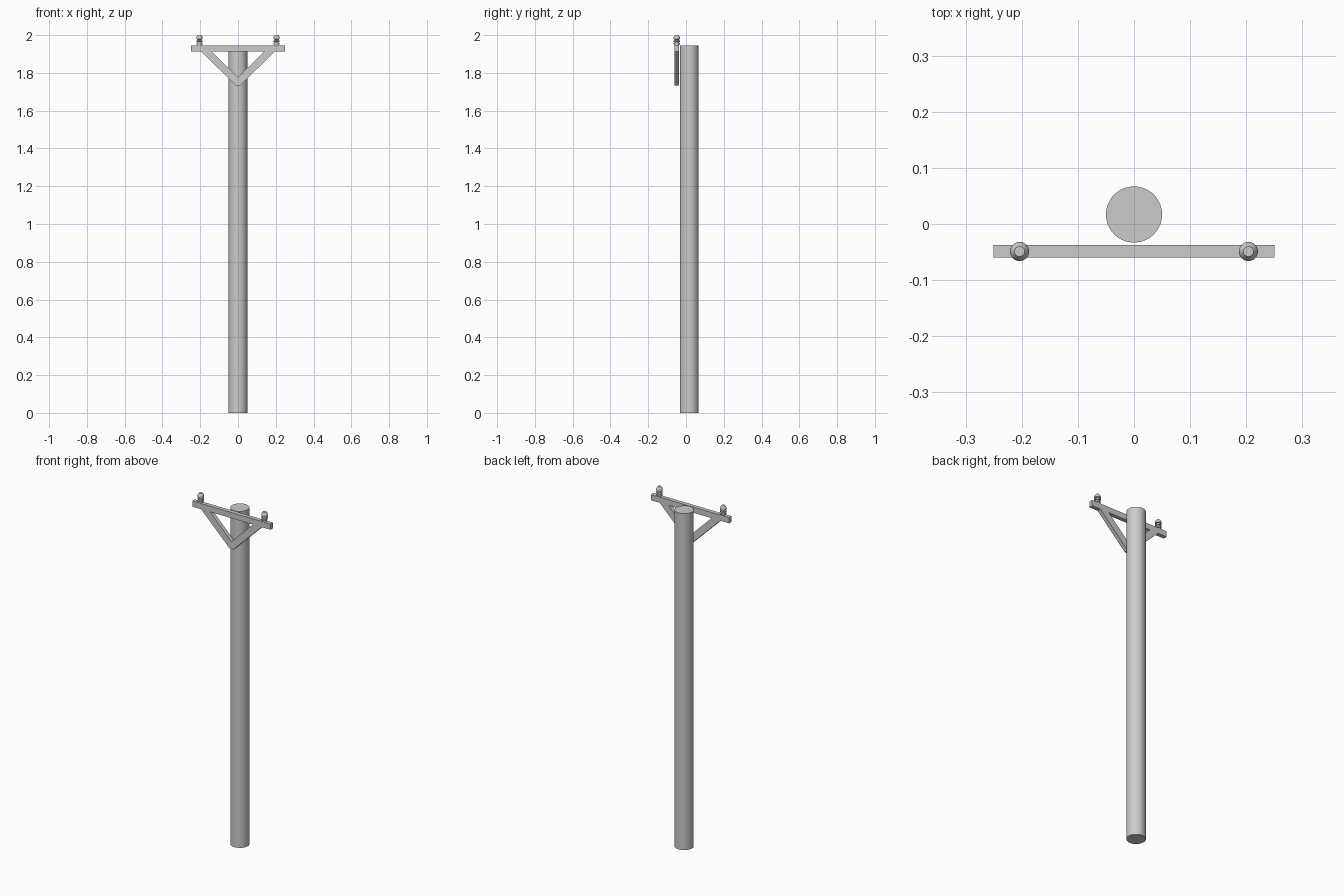
import bpy, bmesh, math

if "Cube" in bpy.data.objects:
    bpy.data.objects.remove(bpy.data.objects["Cube"])

grey = bpy.data.materials.new("plain_grey")
grey.diffuse_color = (0.6, 0.6, 0.6, 1)
grey.use_nodes = True
grey.node_tree.nodes["Principled BSDF"].inputs["Base Color"].default_value = grey.diffuse_color

ARM_Y0, ARM_Y1 = -0.060, -0.037
TOP = 1.945


def finish(name, bm, smooth=False):
    bmesh.ops.recalc_face_normals(bm, faces=bm.faces)
    mesh = bpy.data.meshes.new(name)
    bm.to_mesh(mesh)
    bm.free()
    mesh.materials.append(grey)
    ob = bpy.data.objects.new(name, mesh)
    bpy.context.collection.objects.link(ob)
    if smooth:
        bpy.ops.object.select_all(action='DESELECT')
        ob.select_set(True)
        bpy.context.view_layer.objects.active = ob
        bpy.ops.object.shade_smooth_by_angle(angle=math.radians(35))
    return ob


def plate(name, outline):
    """Extrude an x-z outline through the depth of the crossarm."""
    bm = bmesh.new()
    face = bm.faces.new([bm.verts.new((x, ARM_Y0, z)) for x, z in outline])
    out = bmesh.ops.extrude_face_region(bm, geom=[face])
    for v in out["geom"]:
        if isinstance(v, bmesh.types.BMVert):
            v.co.y = ARM_Y1
    finish(name, bm)


def lathe(name, profile, x, y, sides):
    """Revolve (radius, z) points and cap both ends."""
    bm = bmesh.new()
    rings = [[bm.verts.new((x + r * math.cos(2 * math.pi * i / sides),
                            y + r * math.sin(2 * math.pi * i / sides), z))
              for i in range(sides)] for r, z in profile]
    for a, b in zip(rings, rings[1:]):
        for i in range(sides):
            j = (i + 1) % sides
            bm.faces.new((a[i], a[j], b[j], b[i]))
    bm.faces.new(rings[0])
    bm.faces.new(rings[-1])
    finish(name, bm, True)


# Round pole
lathe("pole", [(0.05, 0), (0.05, TOP)], 0, 0.017, 64)

# Crossarm in front of the pole
plate("crossarm", [(-0.25, 1.912), (0.25, 1.912), (0.25, TOP), (-0.25, TOP)])

# V-shaped braces below the crossarm
for side, s in (("left", -1), ("right", 1)):
    plate(side + "_brace", [(0, 1.734), (s * 0.012, 1.734), (s * 0.194, 1.912),
                            (s * 0.137, 1.912), (0, 1.776)])

# Ribbed insulators on the crossarm
insulator = [(0.011, 1.943), (0.011, 1.949), (0.016, 1.951), (0.016, 1.957),
             (0.011, 1.959), (0.011, 1.963), (0.017, 1.965), (0.017, 1.971),
             (0.011, 1.973), (0.011, 1.977), (0.017, 1.979), (0.017, 1.986),
             (0.015, 1.992), (0.009, 2.0)]
for side, x in (("left", -0.204), ("right", 0.204)):
    lathe(side + "_insulator", insulator, x, -0.049, 32)
